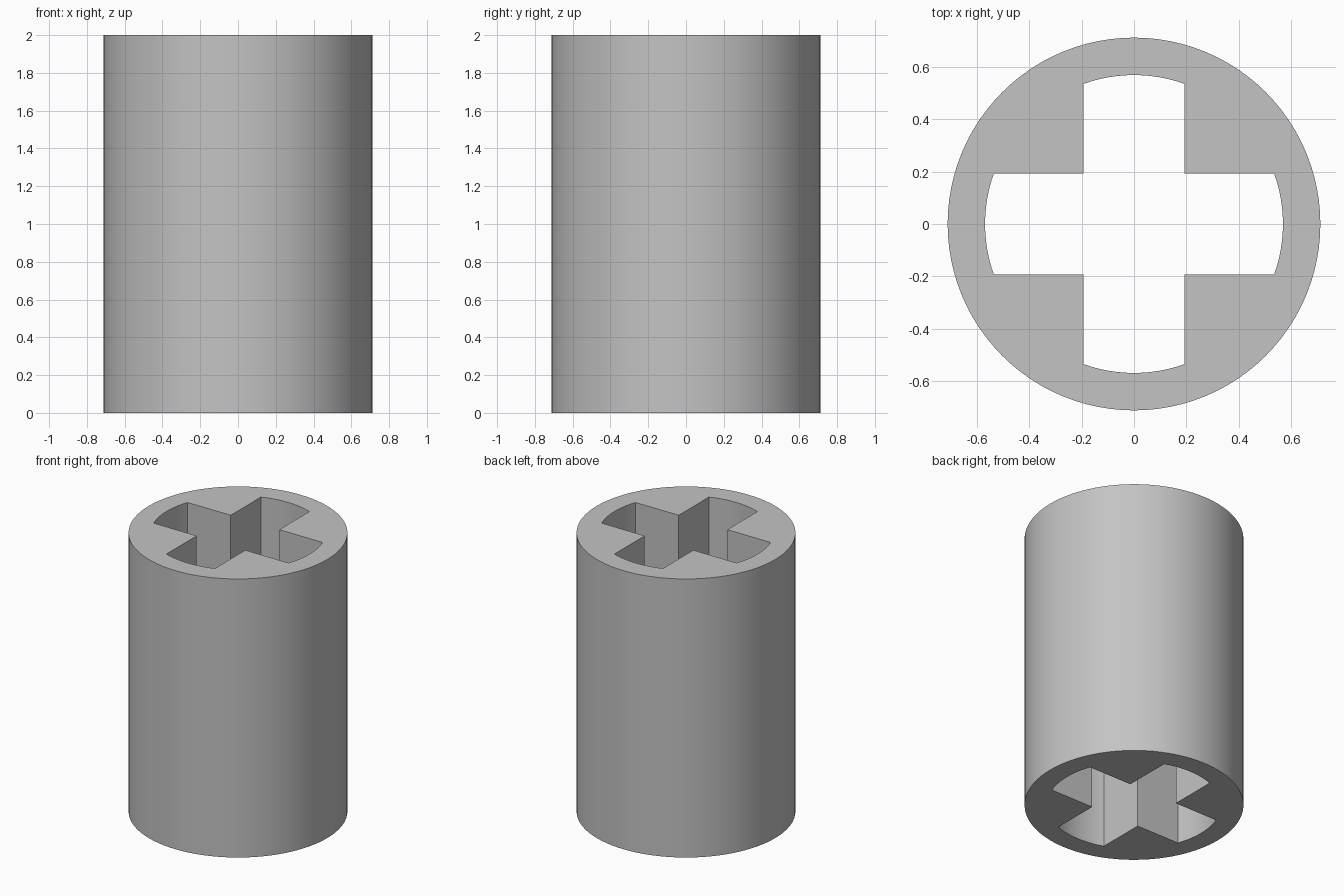
import bpy, bmesh, math

if "Cube" in bpy.data.objects:
    bpy.data.objects.remove(bpy.data.objects["Cube"], do_unlink=True)

HEIGHT, OUTER_R, BORE_R, SLOT_HALF = 2.0, 0.712, 0.569, 0.193
OUTER_SIDES, ARC_STEPS = 96, 12


def polar(radius, angle):
    return (radius * math.cos(angle), radius * math.sin(angle), 0)


def closed_loop(bm, points):
    verts = [bm.verts.new(p) for p in points]
    return [bm.edges.new((v, verts[i - 1])) for i, v in enumerate(verts)]


# Round outer outline
outer = [polar(OUTER_R, math.tau * i / OUTER_SIDES) for i in range(OUTER_SIDES)]

# Cross-shaped bore: four arc-ended slots joined at inner corners
half_angle = math.asin(SLOT_HALF / BORE_R)
cross = []
for quarter in range(4):
    turn = quarter * math.pi / 2
    for i in range(ARC_STEPS + 1):
        cross.append(polar(BORE_R, turn + half_angle * (2 * i / ARC_STEPS - 1)))
    cross.append(polar(SLOT_HALF * math.sqrt(2), turn + math.pi / 4))

# Fill between the outlines and extrude upwards
bm = bmesh.new()
edges = closed_loop(bm, outer) + closed_loop(bm, cross)
bmesh.ops.triangle_fill(bm, edges=edges, use_beauty=True, use_dissolve=False)
result = bmesh.ops.extrude_face_region(bm, geom=bm.faces[:])
top = [g for g in result["geom"] if isinstance(g, bmesh.types.BMVert)]
bmesh.ops.translate(bm, verts=top, vec=(0, 0, HEIGHT))
bmesh.ops.recalc_face_normals(bm, faces=bm.faces[:])
mesh = bpy.data.meshes.new("slotted_sleeve")
bm.to_mesh(mesh)
bm.free()

# Plain grey material
grey = bpy.data.materials.new("plain_grey")
grey.use_nodes = True
colour = (0.55, 0.55, 0.55, 1)
grey.diffuse_color = colour
grey.node_tree.nodes["Principled BSDF"].inputs["Base Color"].default_value = colour
mesh.materials.append(grey)

# Smooth curved walls with crisp rims and corners
sleeve = bpy.data.objects.new("slotted_sleeve", mesh)
bpy.context.collection.objects.link(sleeve)
bpy.ops.object.select_all(action="DESELECT")
sleeve.select_set(True)
bpy.context.view_layer.objects.active = sleeve
bpy.ops.object.shade_smooth_by_angle(angle=math.radians(30))
